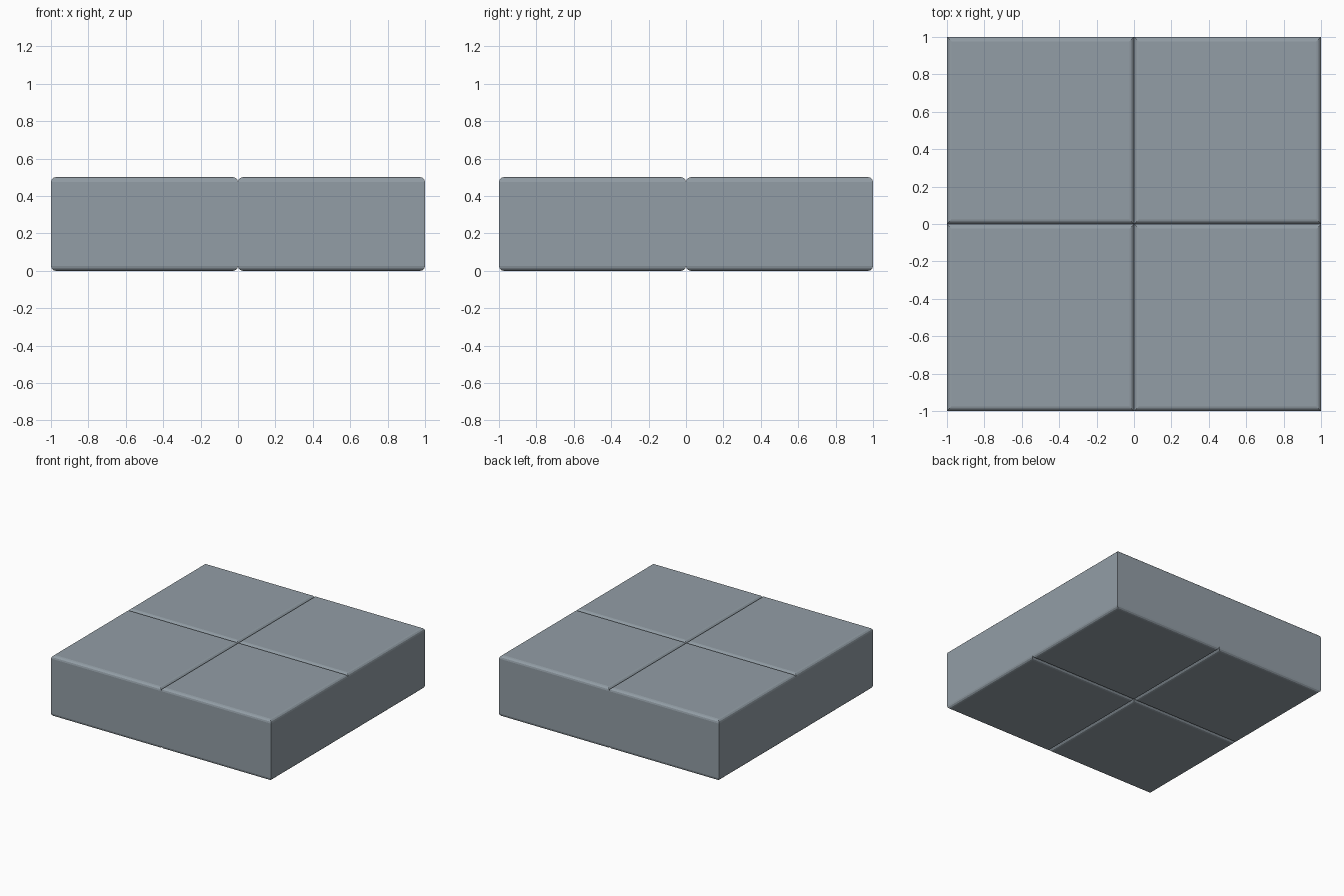
import bpy
import bmesh

if "Cube" in bpy.data.objects:
    bpy.data.objects.remove(bpy.data.objects["Cube"])

SIZE, HEIGHT, ROUND = 1.0, 0.5, 0.025

# Blue-grey stone
stone = bpy.data.materials.new("stone")
stone.diffuse_color = (0.29, 0.34, 0.38, 1.0)
stone.use_nodes = True
stone.node_tree.nodes["Principled BSDF"].inputs["Base Color"].default_value = stone.diffuse_color


def add_block(name, x, y):
    """Square block with rounded top and bottom rims and sharp upright edges."""
    bm = bmesh.new()
    bmesh.ops.create_cube(bm, size=1.0)
    bmesh.ops.scale(bm, vec=(SIZE, SIZE, HEIGHT), verts=bm.verts)
    rims = [e for e in bm.edges if abs(e.verts[0].co.z - e.verts[1].co.z) < 1e-4]
    bmesh.ops.bevel(bm, geom=rims, offset=ROUND, segments=3, profile=0.5,
                    affect='EDGES')
    mesh = bpy.data.meshes.new(name)
    bm.to_mesh(mesh)
    bm.free()
    mesh.materials.append(stone)
    obj = bpy.data.objects.new(name, mesh)
    obj.location = (x, y, HEIGHT / 2)
    bpy.context.collection.objects.link(obj)


# Four paving blocks laid edge to edge, leaving grooves where the rims meet
for row, y in (("front", -SIZE / 2), ("back", SIZE / 2)):
    for side, x in (("left", -SIZE / 2), ("right", SIZE / 2)):
        add_block(f"{row}_{side}_block", x, y)
